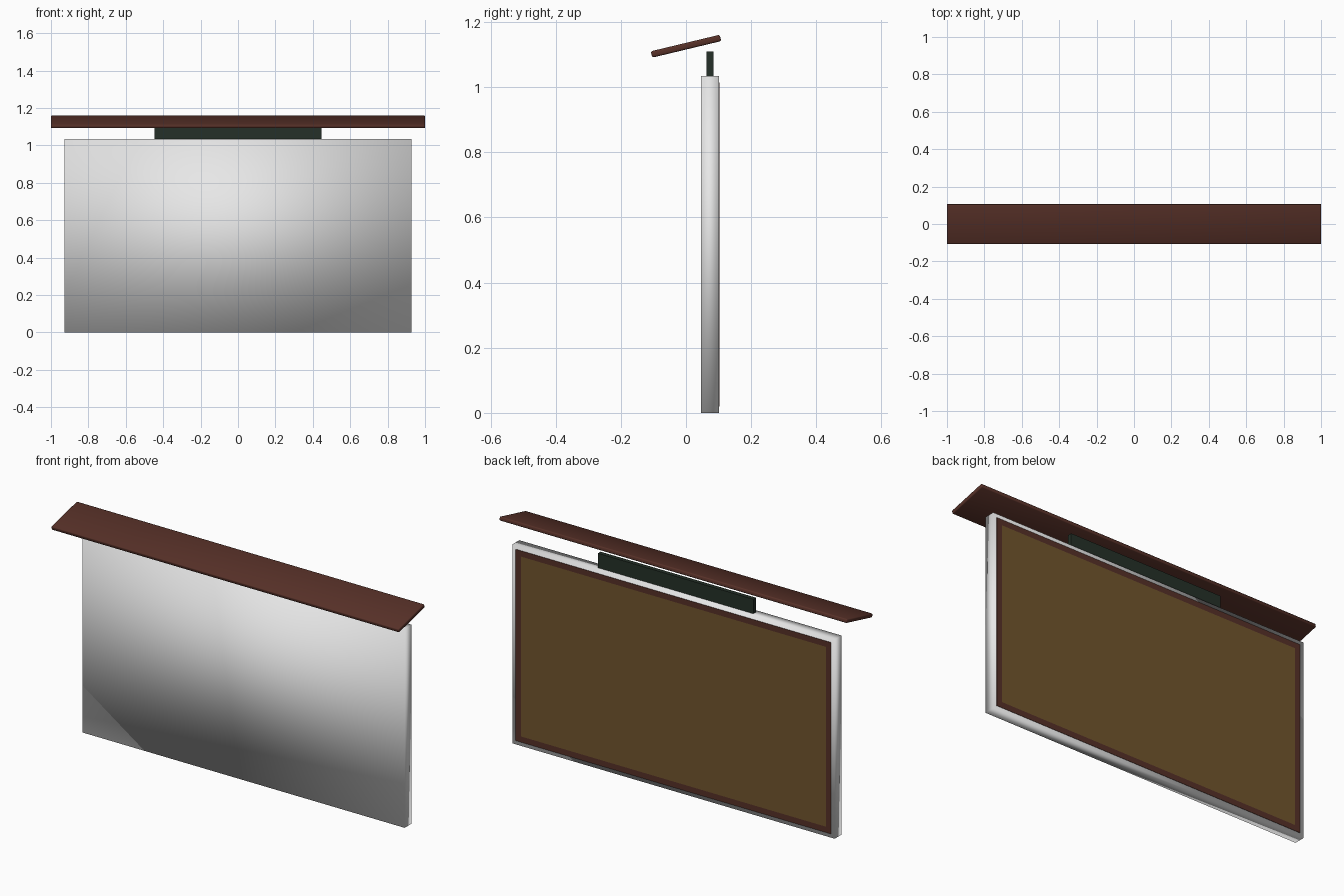
import bpy
import bmesh
from math import radians
from mathutils import Matrix

cube = bpy.data.objects.get("Cube")
if cube:
    bpy.data.objects.remove(cube, do_unlink=True)


def material(name, rgb):
    mat = bpy.data.materials.new(name)
    mat.use_nodes = True
    mat.diffuse_color = (*rgb, 1)
    mat.node_tree.nodes["Principled BSDF"].inputs["Base Color"].default_value = (*rgb, 1)
    return mat


def box(name, size, centre, mat, tilt=0, bevel=0):
    bm = bmesh.new()
    bmesh.ops.create_cube(bm, size=1, matrix=Matrix.Diagonal((*size, 1)))
    if bevel:
        bmesh.ops.bevel(bm, geom=bm.edges[:], offset=bevel, segments=2,
                        profile=0.5, affect='EDGES')
    mesh = bpy.data.meshes.new(name)
    bm.to_mesh(mesh)
    bm.free()
    mesh.materials.append(mat)
    obj = bpy.data.objects.new(name, mesh)
    bpy.context.collection.objects.link(obj)
    obj.location = centre
    obj.rotation_euler.x = radians(tilt)
    return obj


white = material("off_white", (0.8, 0.8, 0.8))
red_brown = material("red_brown", (0.095, 0.030, 0.021))
ochre = material("ochre_brown", (0.165, 0.092, 0.026))
green = material("dark_green", (0.018, 0.030, 0.021))

# Main board, softly shaded across its faces
WIDTH, HEIGHT, BACK = 1.854, 1.035, 0.102
board = box("board", (WIDTH, 0.056, HEIGHT), (0, BACK - 0.028, HEIGHT / 2), white)
board.data.shade_smooth()

# Backing sheet and its thin border, lying on the rear of the board
INSET, RIM, THIN = 0.02, 0.03, 0.003
outer_w, outer_h = WIDTH - 2 * INSET, HEIGHT - 2 * INSET
inner_w, inner_h = outer_w - 2 * RIM, outer_h - 2 * RIM
mid = HEIGHT / 2
box("back_panel", (inner_w, THIN, inner_h), (0, BACK, mid), ochre)
for side, label in ((1, "left"), (-1, "right")):
    box(label + "_border", (RIM, THIN, outer_h),
        (side * (outer_w - RIM) / 2, BACK, mid), red_brown)
for side, label in ((1, "top"), (-1, "bottom")):
    box(label + "_border", (inner_w, THIN, RIM),
        (0, BACK, mid + side * (outer_h - RIM) / 2), red_brown)

# Upright mount on the top edge
box("top_mount", (0.894, 0.022, 0.08), (0, 0.074, 1.07), green)

# Sloping canopy with eased edges
canopy = box("canopy", (2, 0.218, 0.02), (0, 0, 1.126), red_brown, tilt=13.5, bevel=0.005)
bpy.context.view_layer.objects.active = canopy
canopy.select_set(True)
bpy.ops.object.shade_smooth_by_angle(angle=radians(50))
